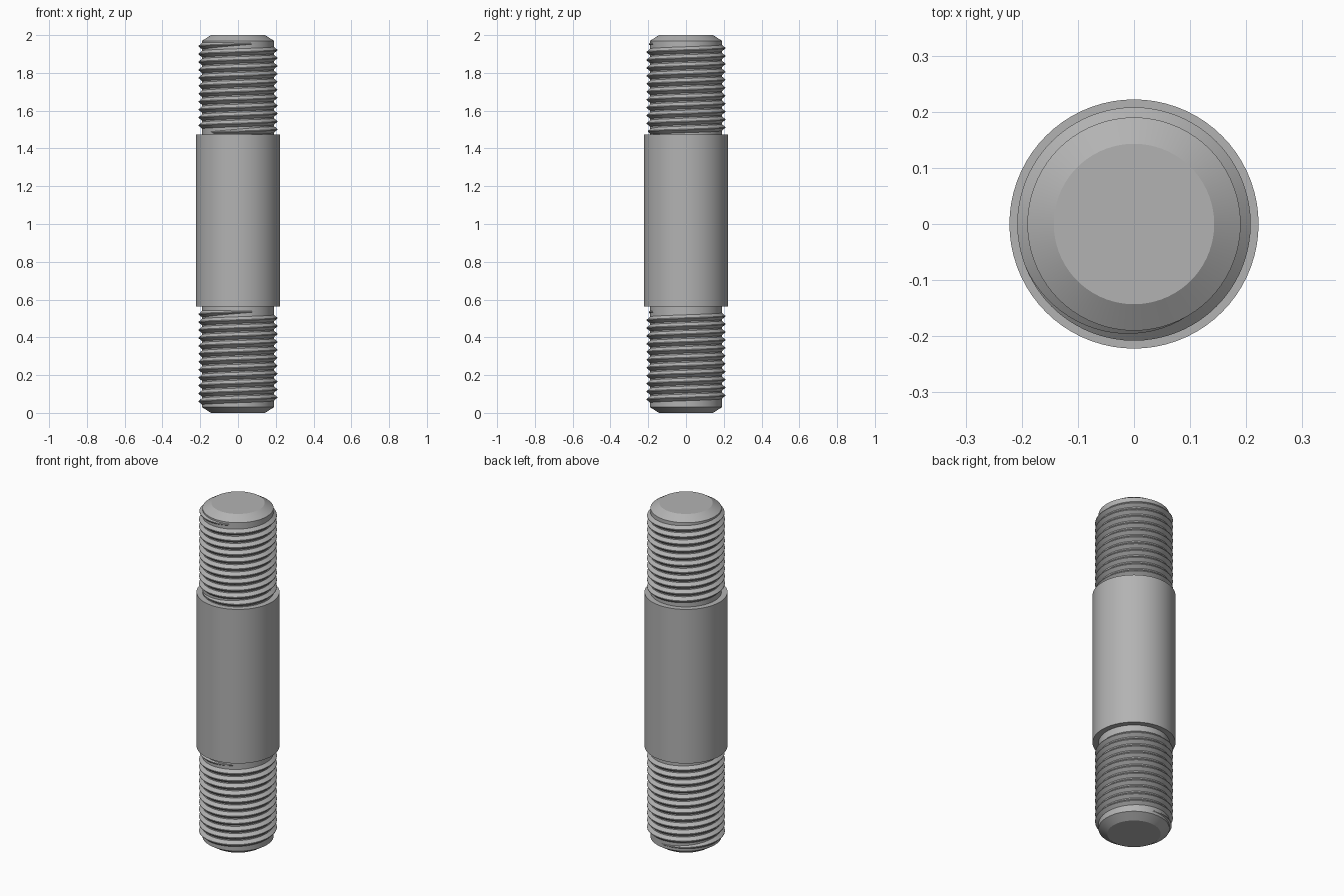
import bpy, bmesh, math

cube = bpy.data.objects.get("Cube")
if cube:
    bpy.data.objects.remove(cube, do_unlink=True)

SIDES = 72
CORE_R, CREST_R, BODY_R, TIP_R = 0.19, 0.208, 0.222, 0.143
PITCH = 0.042

steel = bpy.data.materials.new("steel grey")
steel.use_nodes = True
color = (0.45, 0.45, 0.45, 1)
steel.diffuse_color = color
steel.node_tree.nodes["Principled BSDF"].inputs["Base Color"].default_value = color


def finish(name, bm, angle):
    bmesh.ops.recalc_face_normals(bm, faces=bm.faces)
    mesh = bpy.data.meshes.new(name)
    bm.to_mesh(mesh)
    bm.free()
    mesh.materials.append(steel)
    obj = bpy.data.objects.new(name, mesh)
    bpy.context.collection.objects.link(obj)
    bpy.ops.object.select_all(action="DESELECT")
    bpy.context.view_layer.objects.active = obj
    obj.select_set(True)
    bpy.ops.object.shade_smooth_by_angle(angle=math.radians(angle))
    return obj


def lathe(name, profile):
    """Closed solid of revolution from (radius, height) points."""
    bm = bmesh.new()
    rings = []
    for r, z in profile:
        rings.append([bm.verts.new((r * math.cos(a), r * math.sin(a), z))
                      for a in (math.tau * i / SIDES for i in range(SIDES))])
    for low, high in zip(rings, rings[1:]):
        for i in range(SIDES):
            j = (i + 1) % SIDES
            bm.faces.new((low[i], low[j], high[j], high[i]))
    bm.faces.new(rings[0])
    bm.faces.new(rings[-1])
    return finish(name, bm, 20)


def thread(name, top, length, end_angle):
    """Right-handed V ridge winding down from the top, fading out at both ends."""
    bm = bmesh.new()
    turns = length / PITCH
    steps = int(turns * SIDES)
    fade = SIDES * 0.3
    rows = []
    for i in range(steps + 1):
        a = end_angle - math.tau * i / SIDES
        z = top - PITCH * i / SIDES
        grow = min(1, i / fade, (steps - i) / fade)
        root = CORE_R - 0.002
        crest = root + (CREST_R - root) * grow
        half = PITCH * (0.06 + 0.40 * grow)
        tip = PITCH * 0.05
        section = ((root, half), (crest, tip), (crest, -tip), (root, -half))
        rows.append([bm.verts.new((r * math.cos(a), r * math.sin(a), z + dz))
                     for r, dz in section])
    for one, two in zip(rows, rows[1:]):
        for k in range(4):
            m = (k + 1) % 4
            bm.faces.new((one[k], one[m], two[m], two[k]))
    bm.faces.new(rows[0])
    bm.faces.new(rows[-1])
    return finish(name, bm, 30)


# Plain middle shank
lathe("shank", [(BODY_R, 0.563), (BODY_R, 1.473)])

# Chamfered cores of the two threaded ends
lathe("upper_core", [(CORE_R, 1.46), (CORE_R, 1.97), (TIP_R, 2.0)])
lathe("lower_core", [(TIP_R, 0), (CORE_R, 0.03), (CORE_R, 0.58)])

# Screw threads
START = math.radians(310)
thread("upper_thread", 1.957, 0.475, START)
thread("lower_thread", 0.538, 0.49, START)
